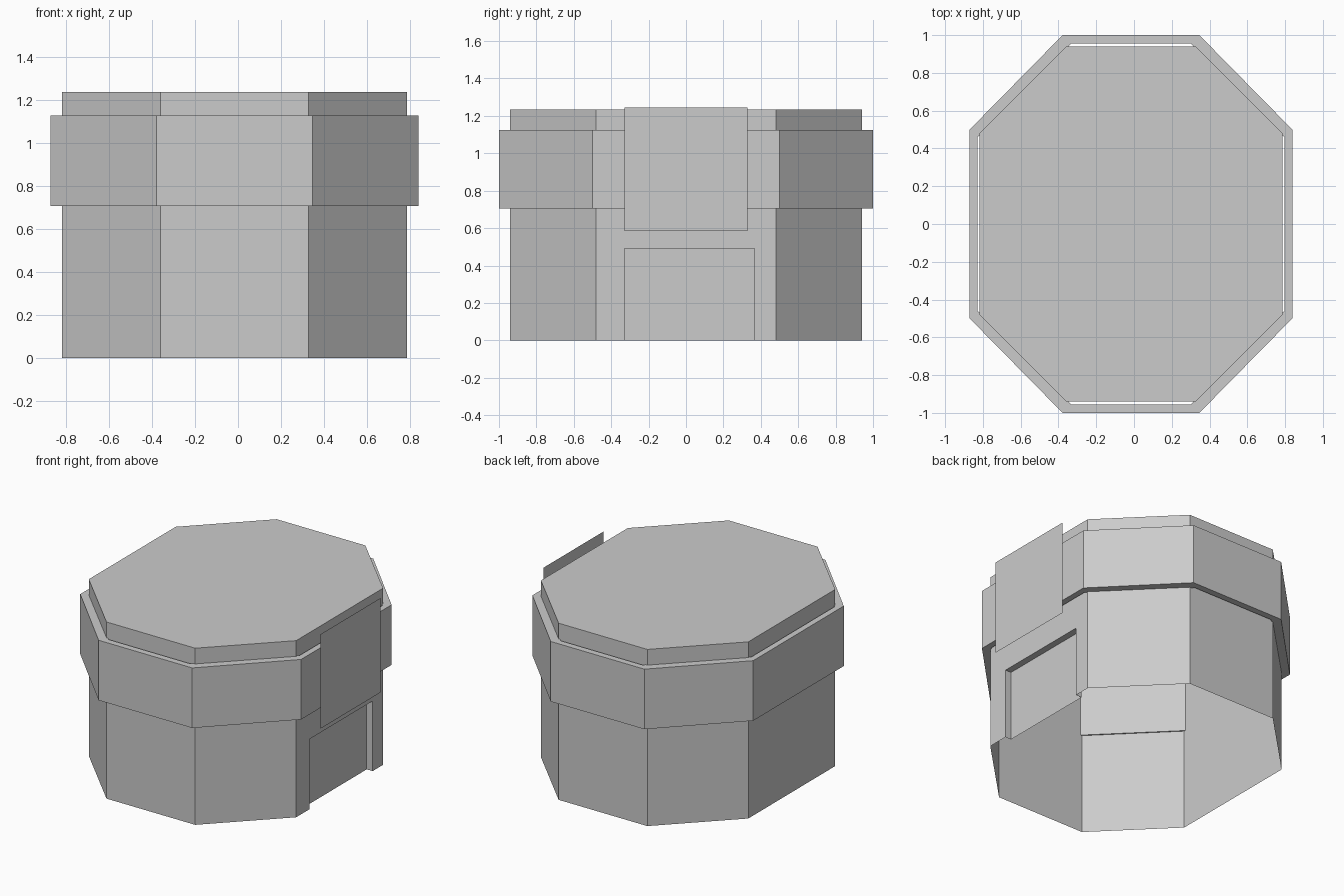
import bpy, bmesh

if "Cube" in bpy.data.objects:
    bpy.data.objects.remove(bpy.data.objects["Cube"])

CX = -0.016  # centre of the octagonal parts


def octagon(hx, hy, fx, fy):
    """Outline: half sizes hx, hy; half lengths of the flat sides fx (along x), fy (along y)."""
    pts = [(hx, -fy), (hx, fy), (fx, hy), (-fx, hy),
           (-hx, fy), (-hx, -fy), (-fx, -hy), (fx, -hy)]
    return [(x + CX, y) for x, y in pts]


def loop(bm, pts, z):
    return [bm.verts.new((x, y, z)) for x, y in pts]


def bridge(bm, a, b, skip=()):
    n = len(a)
    for i in range(n):
        if i not in skip:
            j = (i + 1) % n
            bm.faces.new((a[i], a[j], b[j], b[i]))


def finish(bm, name):
    bm.normal_update()
    me = bpy.data.meshes.new(name)
    bm.to_mesh(me)
    bm.free()
    ob = bpy.data.objects.new(name, me)
    bpy.context.collection.objects.link(ob)
    return ob


# Body shell: open underneath, flat roof, shallow door recess in the right wall
bm = bmesh.new()
outline = octagon(0.802, 0.94, 0.343, 0.48)
low, high = loop(bm, outline, 0), loop(bm, outline, 1.235)
bridge(bm, low, high, skip=(0,))
bm.faces.new(high)
wall_x = outline[0][0]
door = [(-0.33, 0), (-0.33, 0.49), (0.365, 0.49), (0.365, 0)]
rim = [bm.verts.new((wall_x, y, z)) for y, z in door]
back = [bm.verts.new((wall_x - 0.046, y, z)) for y, z in door]
bm.faces.new((low[0], rim[0], rim[1], high[0]))
bm.faces.new((rim[1], rim[2], high[1], high[0]))
bm.faces.new((rim[3], low[1], high[1], rim[2]))
for i in range(3):
    bm.faces.new((rim[i], back[i], back[i + 1], rim[i + 1]))
bm.faces.new(back[::-1])
# Merge the right wall into one flat face around the doorway
bmesh.ops.dissolve_limit(bm, angle_limit=0.01, verts=bm.verts[:], edges=bm.edges[:])
finish(bm, "body_shell")

# Raised band: closed ring with a narrow gap to the flat walls
bm = bmesh.new()
outer = octagon(0.854, 1.0, 0.362, 0.5)
inner = octagon(0.812, 0.955, 0.316, 0.459)
loops = [loop(bm, p, z) for p, z in
         ((outer, 0.705), (outer, 1.125), (inner, 1.125), (inner, 0.705))]
for i in range(4):
    bridge(bm, loops[i], loops[(i + 1) % 4])
finish(bm, "raised_band")

# Flat sign panel standing just off the band above the door
bm = bmesh.new()
bm.faces.new([bm.verts.new((0.87, y, z)) for y, z in
              ((-0.33, 0.585), (0.33, 0.585), (0.33, 1.245), (-0.33, 1.245))])
finish(bm, "sign_panel")
